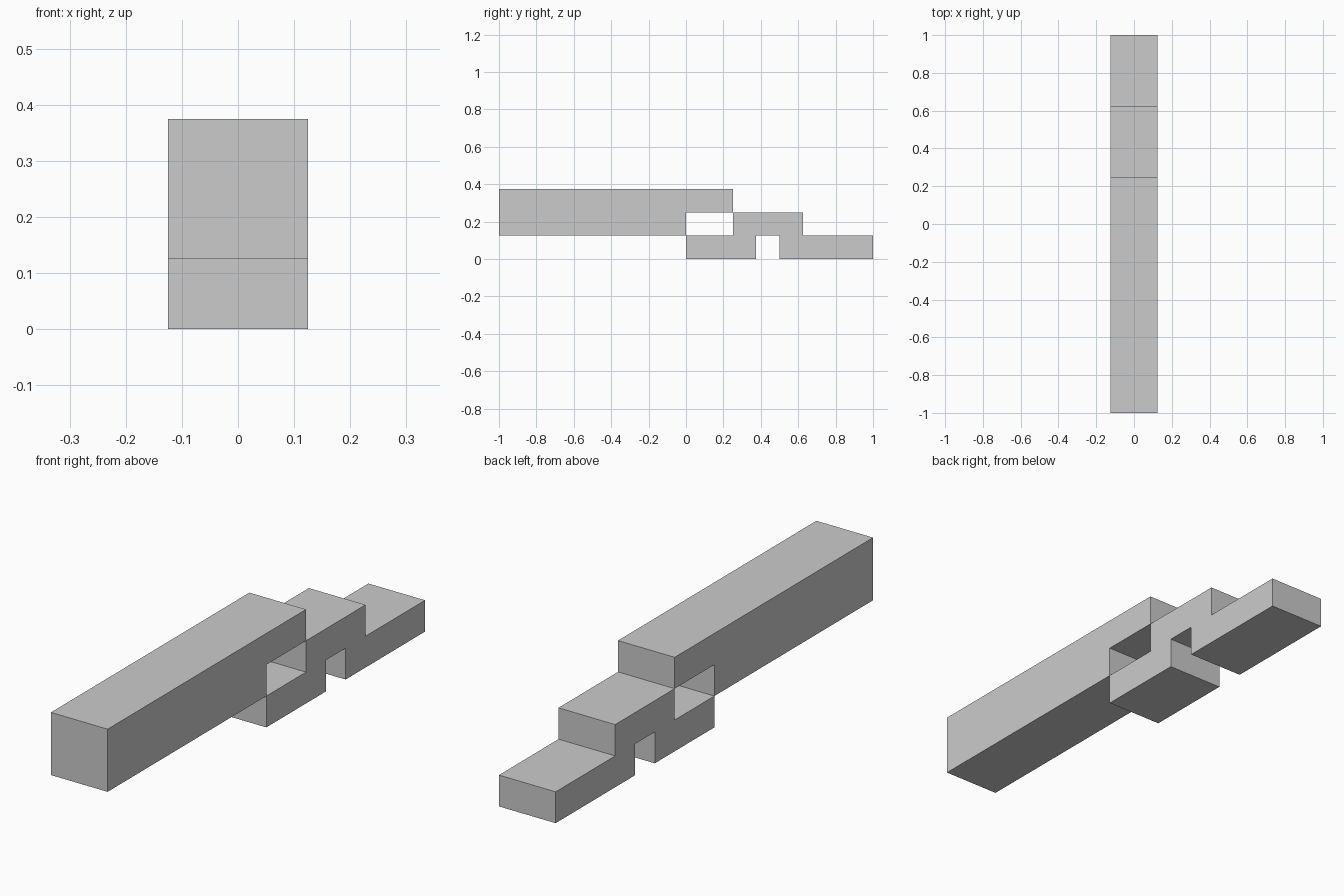
import bpy
import bmesh

cube = bpy.data.objects.get("Cube")
if cube:
    bpy.data.objects.remove(cube, do_unlink=True)

HALF_WIDTH = 0.125

grey = bpy.data.materials.new("plain_grey")
grey.use_nodes = True
colour = (0.6, 0.6, 0.6, 1)
grey.diffuse_color = colour
grey.node_tree.nodes["Principled BSDF"].inputs["Base Color"].default_value = colour


def extruded_profile(name, outline):
    """Extrude a side outline of (y, z) points across the model's width."""
    bm = bmesh.new()
    face = bm.faces.new([bm.verts.new((-HALF_WIDTH, y, z)) for y, z in outline])
    result = bmesh.ops.extrude_face_region(bm, geom=[face])
    moved = [v for v in result["geom"] if isinstance(v, bmesh.types.BMVert)]
    bmesh.ops.translate(bm, verts=moved, vec=(2 * HALF_WIDTH, 0, 0))
    bmesh.ops.recalc_face_normals(bm, faces=bm.faces)
    mesh = bpy.data.meshes.new(name)
    bm.to_mesh(mesh)
    bm.free()
    mesh.materials.append(grey)
    obj = bpy.data.objects.new(name, mesh)
    bpy.context.collection.objects.link(obj)
    return obj


# Long front beam with a thinner tongue at its rear top
extruded_profile("front_beam", [
    (-1, 0.125), (0, 0.125), (0, 0.25), (0.25, 0.25), (0.25, 0.375), (-1, 0.375)])

# Stepped rear body: front foot, raised bridge and rear foot
extruded_profile("stepped_rear_body", [
    (0, 0), (0.375, 0), (0.375, 0.125), (0.5, 0.125), (0.5, 0), (1, 0),
    (1, 0.125), (0.625, 0.125), (0.625, 0.25), (0.25, 0.25), (0.25, 0.125), (0, 0.125)])
